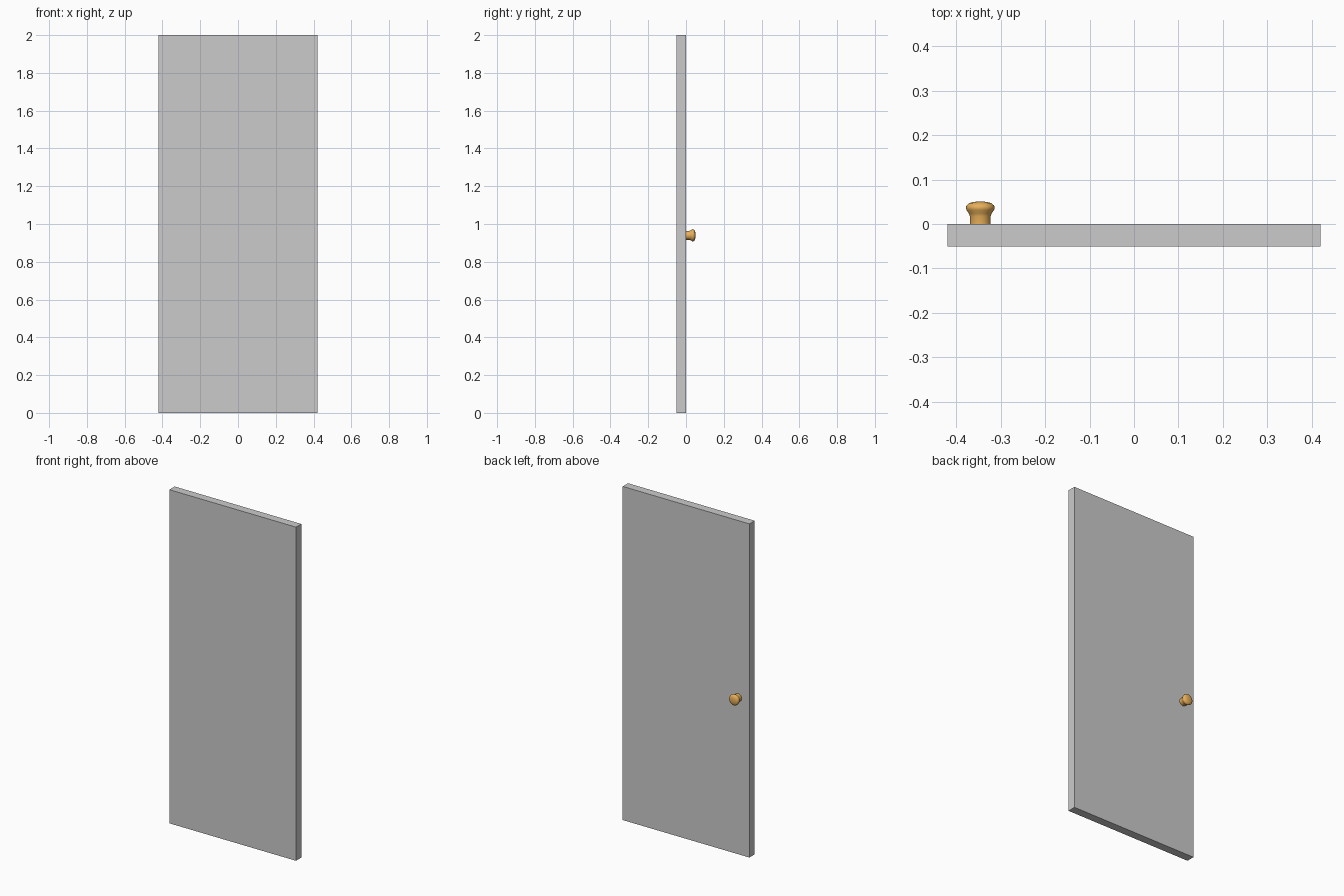
import bpy, bmesh, math
from mathutils import Matrix

if "Cube" in bpy.data.objects:
    bpy.data.objects.remove(bpy.data.objects["Cube"])


def add_object(name, bm):
    bmesh.ops.recalc_face_normals(bm, faces=bm.faces)
    mesh = bpy.data.meshes.new(name)
    bm.to_mesh(mesh)
    bm.free()
    obj = bpy.data.objects.new(name, mesh)
    bpy.context.collection.objects.link(obj)
    return obj


# Door panel: plain flat slab
bm = bmesh.new()
bmesh.ops.create_cube(bm, size=1, matrix=Matrix.Translation((0, -0.0255, 1)) @ Matrix.Diagonal((0.84, 0.05, 2, 1)))
add_object("door_panel", bm)

# Knob: (radius, distance from door) profile turned around the y axis
profile = [(0, 0), (0.0235, 0), (0.0235, 0.018), (0.0255, 0.024), (0.031, 0.032),
           (0.0325, 0.037), (0.0312, 0.042), (0.025, 0.0475), (0.013, 0.0505), (0, 0.051)]
bm = bmesh.new()
verts = [bm.verts.new((r, y, 0)) for r, y in profile]
edges = [bm.edges.new(pair) for pair in zip(verts, verts[1:])]
bmesh.ops.spin(bm, geom=verts + edges, cent=(0, 0, 0), axis=(0, 1, 0),
               angle=2 * math.pi, steps=32)
bmesh.ops.remove_doubles(bm, verts=bm.verts, dist=1e-5)
knob = add_object("door_knob", bm)
knob.location = (-0.346, -0.0005, 0.94)

# Smooth knob with a crisp base edge
bpy.context.view_layer.objects.active = knob
knob.select_set(True)
bpy.ops.object.shade_smooth_by_angle(angle=math.radians(40))

# Brass colour
brass = bpy.data.materials.new("brass")
brass.diffuse_color = (0.8, 0.43, 0.1, 1)
brass.use_nodes = True
brass.node_tree.nodes["Principled BSDF"].inputs["Base Color"].default_value = brass.diffuse_color
knob.data.materials.append(brass)
